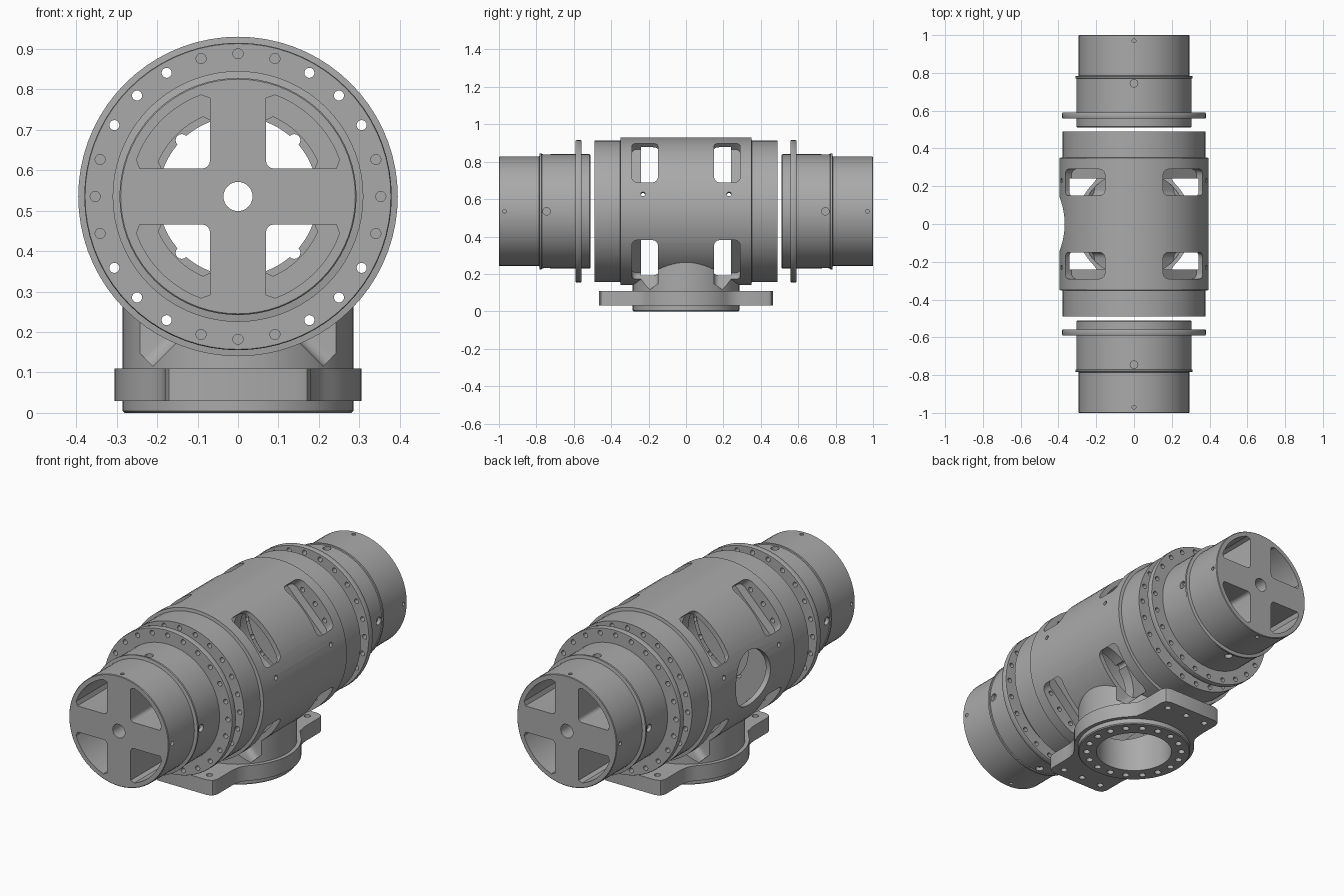
import bpy, bmesh
from math import sin, cos, pi, radians, asin
from mathutils import Matrix

if "Cube" in bpy.data.objects:
    bpy.data.objects.remove(bpy.data.objects["Cube"])

grey = bpy.data.materials.new("cast grey")
grey.use_nodes = True
colour = (0.4, 0.4, 0.4, 1)
grey.diffuse_color = colour
grey.node_tree.nodes["Principled BSDF"].inputs["Base Color"].default_value = colour

AXIS_Z = 0.535
CENTRE = Matrix.Translation((0, 0, AXIS_Z))
ALONG_Y = CENTRE @ Matrix.Rotation(-pi / 2, 4, 'X')   # local z runs along the barrel
UP = Matrix.Identity(4)


def radial(angle, y=0):
    """Local z points away from the barrel axis."""
    return CENTRE @ Matrix.Rotation(radians(angle), 4, 'Y') @ Matrix.Translation((0, y, 0))


def polar(r, degrees):
    return r * cos(radians(degrees)), r * sin(radians(degrees))


def circle(r, n=72, cx=0, cy=0):
    return [(cx + r * cos(2 * pi * i / n), cy + r * sin(2 * pi * i / n)) for i in range(n)]


def rounded_rect(hx, hy, r):
    pts = []
    for quarter, (sx, sy) in enumerate(((1, 1), (-1, 1), (-1, -1), (1, -1))):
        for step in range(5):
            px, py = polar(r, 90 * quarter + 22.5 * step)
            pts.append((sx * (hx - r) + px, sy * (hy - r) + py))
    return pts


def sector(r, turn, web=0.069, fillet=0.02):
    """Quarter of a disc beside the cross webs, with rounded corners."""
    inner = [(web + fillet * (1 + cos(radians(a))), web + fillet * (1 + sin(radians(a))))
             for a in (270, 247, 225, 203, 180)]
    edge = asin(web / r) * 180 / pi
    arc = [polar(r, edge + 5 + (80 - 2 * edge) * i / 12) for i in range(13)]
    start = [(arc[0][0] - 0.008, web)]
    pts = start + arc + [(web, start[0][0])] + inner[::-1]
    c, s = cos(radians(turn)), sin(radians(turn))
    return [(c * x - s * y, s * x + c * y) for x, y in pts]


def loft(bm, sections, M=UP):
    """Closed solid through matching outlines given as (points, height)."""
    rings = [[bm.verts.new(M @ Matrix.Translation((x, y, z)).translation) for x, y in pts]
             for pts, z in sections]
    n = len(rings[0])
    for a, b in zip(rings, rings[1:]):
        for i in range(n):
            j = (i + 1) % n
            bm.faces.new((a[i], a[j], b[j], b[i]))
    bm.faces.new(rings[0][::-1])
    bm.faces.new(rings[-1])


def lathe(bm, profile, M=UP):
    loft(bm, [(circle(r), z) for r, z in profile], M)


def rods(bm, r, ring_r, angles, z0, z1, M=UP):
    for a in angles:
        pts = circle(r, 16, *polar(ring_r, a))
        loft(bm, [(pts, z0), (pts, z1)], M)


def make(name, fill):
    bm = bmesh.new()
    fill(bm)
    bmesh.ops.recalc_face_normals(bm, faces=bm.faces)
    mesh = bpy.data.meshes.new(name)
    bm.to_mesh(mesh)
    bm.free()
    mesh.materials.append(grey)
    obj = bpy.data.objects.new(name, mesh)
    bpy.context.collection.objects.link(obj)
    return obj


def combine(obj, fill, operation='DIFFERENCE'):
    cutter = make("cutter", fill)
    mod = obj.modifiers.new("cut", 'BOOLEAN')
    mod.object, mod.operation, mod.solver = cutter, operation, 'EXACT'
    bpy.context.view_layer.objects.active = obj
    bpy.ops.object.modifier_apply(modifier="cut")
    bpy.data.objects.remove(cutter)


def smooth(obj):
    bpy.ops.object.select_all(action='DESELECT')
    obj.select_set(True)
    bpy.context.view_layer.objects.active = obj
    bpy.ops.object.shade_smooth_by_angle(angle=radians(30))


QUARTERS = (0, 90, 180, 270)
DIAGONALS = (45, 135, 225, 315)
BOLTS = range(0, 360, 15)
SIDES = (-1, 1)


def mirrored(side):
    return ALONG_Y @ Matrix.Scale(side, 4, (0, 0, 1))


# Main barrel with its neck, hollowed out afterwards
def both_ends(half):
    return [(r, -z) for r, z in half[::-1]] + half


housing = make("barrel_housing", lambda bm: lathe(
    bm, both_ends([(0.395, 0.35), (0.378, 0.352), (0.378, 0.49)]), ALONG_Y))
combine(housing, lambda bm: lathe(bm, [(0.285, 0.1), (0.285, 0.45)]), 'UNION')
combine(housing, lambda bm: lathe(bm, both_ends(
    [(0.368, 0.24), (0.197, 0.24), (0.197, 0.3), (0.3, 0.3), (0.3, 0.52)]), ALONG_Y))
combine(housing, lambda bm: lathe(bm, [(0.19, 0.05), (0.19, 0.3)]))


def windows(bm):
    outline = rounded_rect(0.148, 0.07, 0.03)
    for a in DIAGONALS:
        for side in SIDES:
            loft(bm, [(outline, 0.32), (outline, 0.445)], radial(a, 0.22 * side))
    # round access opening on one side
    lathe(bm, [(0.145, 0.25), (0.145, 0.45)], radial(-90))


def housing_bolts(bm):
    for side in SIDES:
        rods(bm, 0.0125, 0.353, BOLTS, 0.28, 0.52, mirrored(side))
        rods(bm, 0.015, 0.197, DIAGONALS, 0.2, 0.32, mirrored(side))
        for a in (76.5, -76.5):
            rods(bm, 0.012, 0, [0], 0.34, 0.42, radial(a, 0.23 * side))


combine(housing, windows)
combine(housing, housing_bolts)
smooth(housing)

# Hubs at both ends with bolted flange, pockets and cross webs
for side, end in zip(SIDES, ("front", "back")):
    M = mirrored(side)
    hub = make(end + "_hub", lambda bm: lathe(bm, [
        (0.3, 0.51), (0.305, 0.515), (0.305, 0.558), (0.378, 0.558), (0.38, 0.562), (0.38, 0.586),
        (0.378, 0.59), (0.305, 0.59), (0.305, 0.77), (0.31, 0.772), (0.31, 0.782),
        (0.293, 0.785), (0.293, 0.997), (0.29, 1.0)], M))

    def pockets(bm):
        for turn in QUARTERS:
            wide, narrow = sector(0.267, turn), sector(0.215, turn)
            loft(bm, [(narrow, 0.5), (narrow, 0.57), (wide, 0.57), (wide, 1.02)], M)

    def holes(bm):
        rods(bm, 0.0125, 0.353, BOLTS, 0.54, 0.61, M)
        loft(bm, [(circle(0.036, 32), 0.49), (circle(0.036, 32), 1.02)], M)
        for a in QUARTERS:
            rods(bm, 0.02, 0, [0], 0.285, 0.33, radial(a, 0.745 * side))
            rods(bm, 0.01, 0, [0], 0.28, 0.33, radial(a, 0.97 * side))

    combine(hub, pockets)
    combine(hub, holes)
    smooth(hub)


# Base plate: a disc with an ear at the front and at the back
def ear_plate():
    quarter = [polar(0.305, a) for a in range(0, 50, 5)]
    quarter += [(0.19, 0.25), (0.182, 0.29), (0.18, 0.32), (0.18, 0.43), (0.17, 0.455), (0.145, 0.465)]
    half = quarter + [(-x, y) for x, y in quarter[::-1]]
    return half + [(x, -y) for x, y in half[-2:0:-1]]


plate = make("base_plate", lambda bm: loft(bm, [(ear_plate(), 0.03), (ear_plate(), 0.11)]))
ring = make("base_ring", lambda bm: lathe(bm, [(0.28, 0), (0.285, 0.005), (0.285, 0.03)]))


def ring_bolts(bm):
    rods(bm, 0.017, 0.24, range(0, 360, 20), -0.01, 0.07)


def ear_bolts(bm):
    for x in (-0.12, 0, 0.12):
        for y in (-0.41, 0.41):
            pts = circle(0.016, 16, x, y)
            loft(bm, [(pts, 0), (pts, 0.15)])


for part in (plate, ring):
    combine(part, lambda bm: lathe(bm, [(0.19, -0.05), (0.19, 0.2)]))
    combine(part, ring_bolts)
combine(plate, ear_bolts)
for part in (plate, ring):
    smooth(part)
